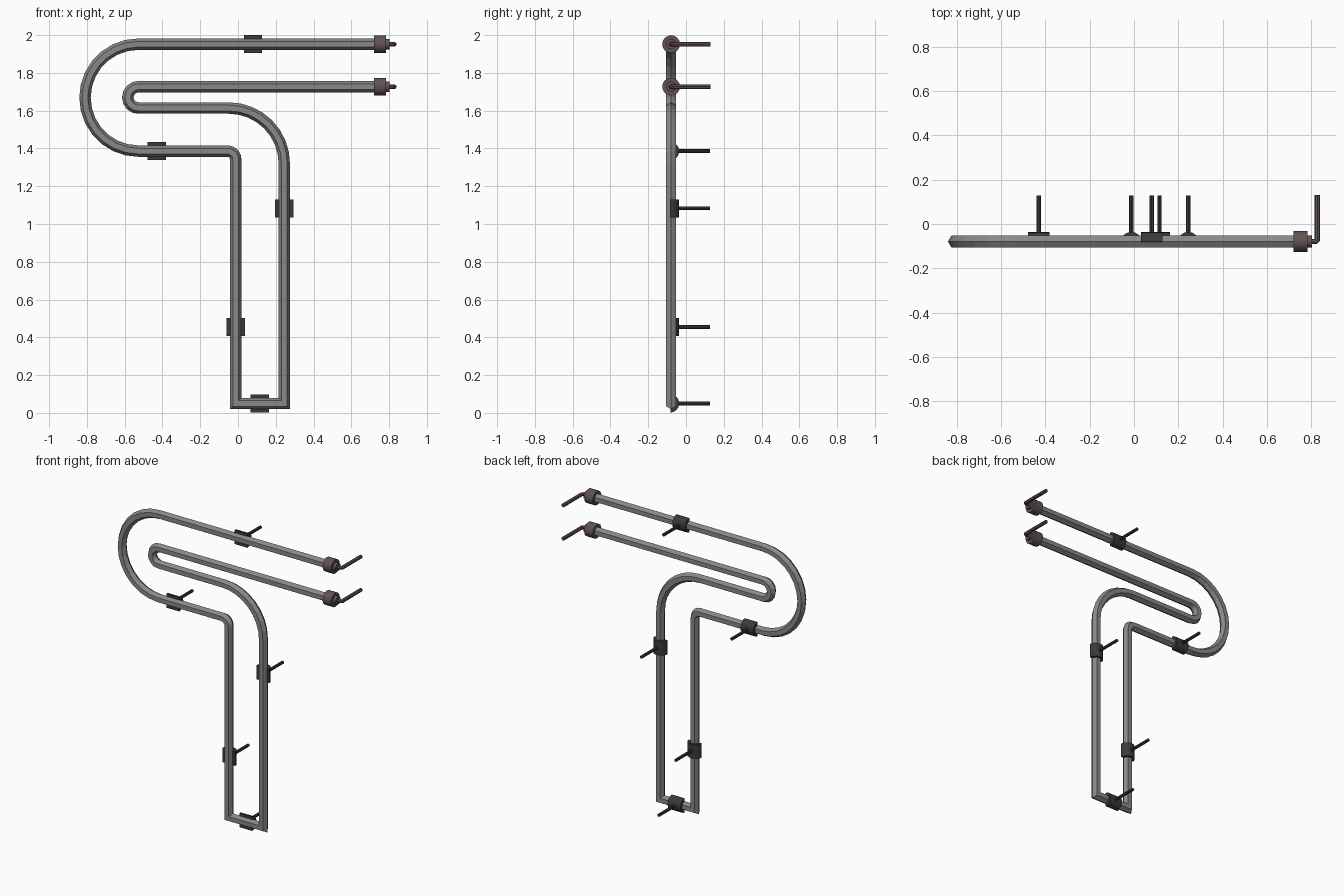
import bpy, bmesh, math
from mathutils import Vector, Matrix

old = bpy.data.objects.get("Cube")
if old:
    bpy.data.objects.remove(old, do_unlink=True)

Y = -0.079  # depth of the tube's centre line


def material(name, color):
    m = bpy.data.materials.new(name)
    m.use_nodes = True
    m.diffuse_color = (*color, 1)
    m.node_tree.nodes["Principled BSDF"].inputs["Base Color"].default_value = (*color, 1)
    return m


GREY = material("tube grey", (0.25, 0.25, 0.25))
BROWN = material("connector brown", (0.125, 0.085, 0.085))
DARK = material("support charcoal", (0.04, 0.042, 0.043))


def finish(name, bm, mat, smooth=False):
    bmesh.ops.recalc_face_normals(bm, faces=bm.faces)
    me = bpy.data.meshes.new(name)
    bm.to_mesh(me)
    bm.free()
    me.materials.append(mat)
    ob = bpy.data.objects.new(name, me)
    bpy.context.collection.objects.link(ob)
    if smooth:
        bpy.ops.object.select_all(action='DESELECT')
        ob.select_set(True)
        bpy.context.view_layer.objects.active = ob
        bpy.ops.object.shade_smooth_by_angle(angle=math.radians(35))
    return ob


def sweep(name, path, up, radius, sides, mat, smooth=False):
    """Sweep a regular polygon along a flat path with mitred corners."""
    bm = bmesh.new()
    rings = []
    for i, p in enumerate(path):
        a = (p - path[max(i - 1, 0)]).normalized()
        b = (path[min(i + 1, len(path) - 1)] - p).normalized()
        a, b = (a if i else b), (b if i < len(path) - 1 else a)
        t = (a + b).normalized()
        side = t.cross(up) / max(t.dot(a), 0.3)
        angles = [math.tau * k / sides for k in range(sides)]
        rings.append([bm.verts.new(p + radius * (side * math.cos(g) + up * math.sin(g)))
                      for g in angles])
    for r, s in zip(rings, rings[1:]):
        for k in range(sides):
            j = (k + 1) % sides
            bm.faces.new((r[k], r[j], s[j], s[k]))
    bm.faces.new(rings[0])
    bm.faces.new(rings[-1])
    return finish(name, bm, mat, smooth)


def arc(cx, cz, r, start, end, steps):
    pts = []
    for i in range(steps + 1):
        g = math.radians(start + (end - start) * i / steps)
        pts.append(Vector((cx + r * math.cos(g), Y, cz + r * math.sin(g))))
    return pts


def pt(x, z):
    return Vector((x, Y, z))


# Bent hexagonal tube outlining the figure
TOP, LOW = 1.952, 1.727
path = [pt(0.74, TOP)]
path += arc(-0.527, 1.669, 0.283, 90, 270, 14)
path += arc(-0.056, 1.342, 0.044, 90, 0, 5)
path += [pt(-0.012, 0.05), pt(0.245, 0.05)]
path += arc(-0.049, 1.32, 0.294, 0, 90, 8)
path += arc(-0.527, 1.6705, 0.0565, 270, 90, 8)
path += [pt(0.74, LOW)]
sweep("tube", path, Vector((0, 1, 0)), 0.03, 6, GREY)

# Stepped connectors with bent wires at both tube ends
X = Vector((1, 0, 0))
for label, z in (("upper", TOP), ("lower", LOW)):
    up = Vector((0, 1, 0))
    sweep(label + "_connector", [pt(0.72, z), pt(0.783, z)], up, 0.047, 16, BROWN, True)
    sweep(label + "_collar", [pt(0.78, z), pt(0.803, z)], up, 0.027, 16, BROWN, True)
    wire = [pt(0.79, z), pt(0.819, z), pt(0.828, z) + up * 0.009, Vector((0.828, 0.13, z))]
    sweep(label + "_wire", wire, Vector((0, 0, 1)), 0.012, 8, BROWN, True)


# Half-round clips behind the tube, each on a wall peg
def support(name, x, z, upright):
    bm = bmesh.new()
    ends = []
    for along in (-0.048, 0.048):
        ring = []
        for k in range(9):
            g = math.pi * k / 8
            ring.append(bm.verts.new((along, 0.046 * math.sin(g), 0.048 * math.cos(g))))
        ends.append(ring)
    for k in range(9):
        j = (k + 1) % 9
        bm.faces.new((ends[0][k], ends[0][j], ends[1][j], ends[1][k]))
    for ring in ends:
        bm.faces.new(ring)
    turn = Matrix.Rotation(math.pi / 2 if upright else 0, 4, 'Y')
    bm.transform(Matrix.Translation((x, Y - 0.003, z)) @ turn)
    finish(name + "_clip", bm, DARK, True)
    peg = [Vector((x, -0.045, z)), Vector((x, 0.128, z))]
    sweep(name + "_peg", peg, Vector((0, 0, 1)), 0.01, 8, DARK, True)


support("top_support", 0.08, TOP, False)
support("middle_support", -0.43, 1.386, False)
support("bottom_support", 0.115, 0.05, False)
support("left_support", 0.245, 1.083, True)
support("right_support", -0.012, 0.455, True)
